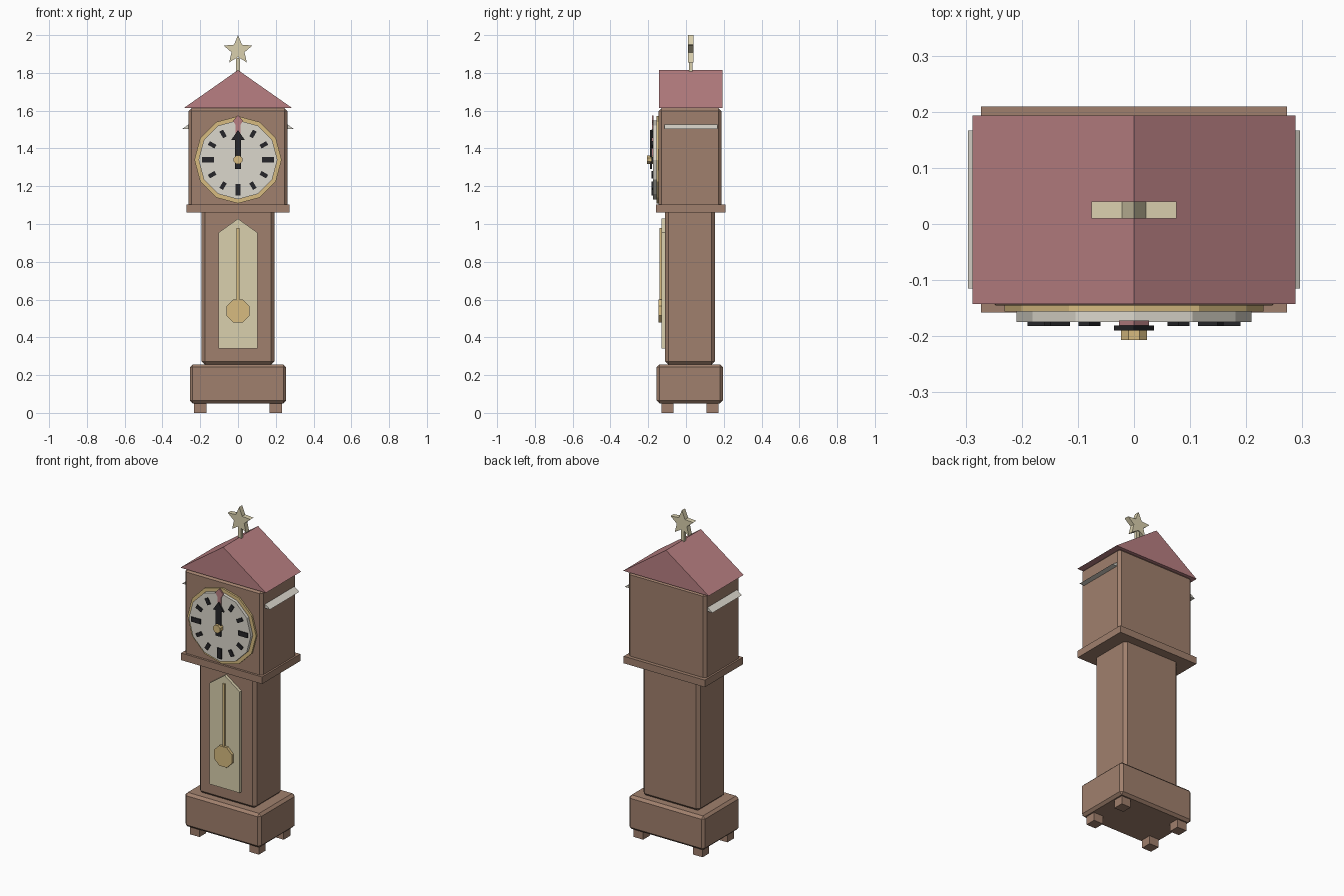
import bpy, bmesh, math

if "Cube" in bpy.data.objects:
    bpy.data.objects.remove(bpy.data.objects["Cube"])


def srgb(r, g, b):
    lin = lambda c: ((c / 255 + 0.055) / 1.055) ** 2.4 if c > 10 else c / 255 / 12.92
    return (lin(r), lin(g), lin(b), 1)


def material(name, rgb):
    m = bpy.data.materials.new(name)
    m.diffuse_color = srgb(*rgb)
    m.use_nodes = True
    m.node_tree.nodes["Principled BSDF"].inputs["Base Color"].default_value = m.diffuse_color
    return m


WOOD = material("brown wood", (160, 128, 109))
ROSE = material("dusty rose", (184, 127, 130))
WHITE = material("dial white", (219, 215, 204))
CREAM = material("cream", (218, 208, 174))
GOLD = material("gold", (215, 187, 128))
BLACK = material("black", (38, 38, 41))


def finish(name, bm, mat):
    bmesh.ops.recalc_face_normals(bm, faces=bm.faces)
    mesh = bpy.data.meshes.new(name)
    bm.to_mesh(mesh)
    bm.free()
    mesh.materials.append(mat)
    ob = bpy.data.objects.new(name, mesh)
    bpy.context.collection.objects.link(ob)
    return ob


def box(name, x, y, z, mat, bevel=0):
    """Box from (min, max) ranges, with an optional one-step chamfer."""
    bm = bmesh.new()
    bmesh.ops.create_cube(bm, size=1)
    for v in bm.verts:
        v.co = [(r[0] + r[1]) / 2 + c * (r[1] - r[0]) for c, r in zip(v.co, (x, y, z))]
    ob = finish(name, bm, mat)
    if bevel:
        mod = ob.modifiers.new("chamfer", "BEVEL")
        mod.width = bevel
        mod.segments = 1
    return ob


def plate(name, pts, y0, y1, mat):
    """Outline in the x-z plane, extruded from y0 to y1."""
    bm = bmesh.new()
    face = bm.faces.new([bm.verts.new((x, y0, z)) for x, z in pts])
    ext = bmesh.ops.extrude_face_region(bm, geom=[face])
    for v in ext["geom"]:
        if isinstance(v, bmesh.types.BMVert):
            v.co.y = y1
    return finish(name, bm, mat)


def ring_points(n, radii, cz, start=0):
    """Points around (0, cz); the radii are used in turn."""
    return [(radii[i % len(radii)] * math.cos(start + i * math.tau / n),
             cz + radii[i % len(radii)] * math.sin(start + i * math.tau / n))
            for i in range(n)]


def mirrored(half):
    """Complete a right-hand outline by mirroring it over x = 0."""
    return half + [(-x, z) for x, z in reversed(half) if x > 0]


# Case
for sx in (-0.2, 0.2):
    for label, sy in (("front", -0.098), ("back", 0.14)):
        side = "left" if sx < 0 else "right"
        box(f"{label}_{side}_foot", (sx - 0.032, sx + 0.032), (sy - 0.032, sy + 0.032),
            (0, 0.06), WOOD)
box("base", (-0.255, 0.255), (-0.155, 0.195), (0.05, 0.257), WOOD, 0.015)
box("trunk", (-0.192, 0.192), (-0.111, 0.153), (0.255, 1.08), WOOD, 0.018)
box("shelf", (-0.273, 0.273), (-0.158, 0.209), (1.06, 1.103), WOOD)
box("head", (-0.262, 0.262), (-0.145, 0.187), (1.085, 1.613), WOOD, 0.015)

# Roof, and the inner gable whose corners poke out as side trims
plate("roof", [(-0.288, 1.613), (0.288, 1.613), (0, 1.815)], -0.143, 0.193, ROSE)
plate("inner_gable", [(-0.296, 1.503), (0.296, 1.503), (0, 1.71)], -0.115, 0.167, WHITE)

# Star on its rod
box("star_rod", (-0.01, 0.01), (0.015, 0.035), (1.79, 1.88), CREAM)
plate("star", ring_points(10, (0.08, 0.036), 1.92, math.pi / 2), 0.01, 0.04, CREAM)

# Dial
CZ = 1.34
plate("dial_rim", ring_points(12, (0.231,), CZ), -0.156, -0.14, GOLD)
plate("dial_face", ring_points(12, (0.209,), CZ), -0.175, -0.15, WHITE)
for i in range(1, 12):
    big = i % 3 == 0
    r0, r1, w = (0.127, 0.19, 0.014) if big else (0.138, 0.178, 0.011)
    a = math.pi / 2 - i * math.tau / 12
    c, s = math.cos(a), math.sin(a)
    pts = [(r * c - t * s, CZ + r * s + t * c)
           for r, t in ((r0, -w), (r1, -w), (r1, w), (r0, w))]
    plate(f"hour_mark_{i}", pts, -0.182, -0.174, BLACK)

# Hands and hub
plate("rose_hand", mirrored([(0.013, CZ), (0.013, 1.525), (0.027, 1.547), (0, 1.575)]),
      -0.181, -0.172, ROSE)
plate("black_hand", mirrored([(0.017, 1.29), (0.017, 1.445), (0.036, 1.445), (0, 1.497)]),
      -0.19, -0.181, BLACK)
plate("hub", ring_points(8, (0.025,), CZ, math.pi / 8), -0.207, -0.175, GOLD)

# Pendulum window
plate("pendulum_panel", mirrored([(0.102, 0.34), (0.102, 0.955), (0, 1.028)]),
      -0.129, -0.105, CREAM)
box("pendulum_rod", (-0.007, 0.007), (-0.139, -0.125), (0.56, 0.98), GOLD)
plate("pendulum_bob", ring_points(8, (0.066,), 0.54, math.pi / 8), -0.145, -0.125, GOLD)
